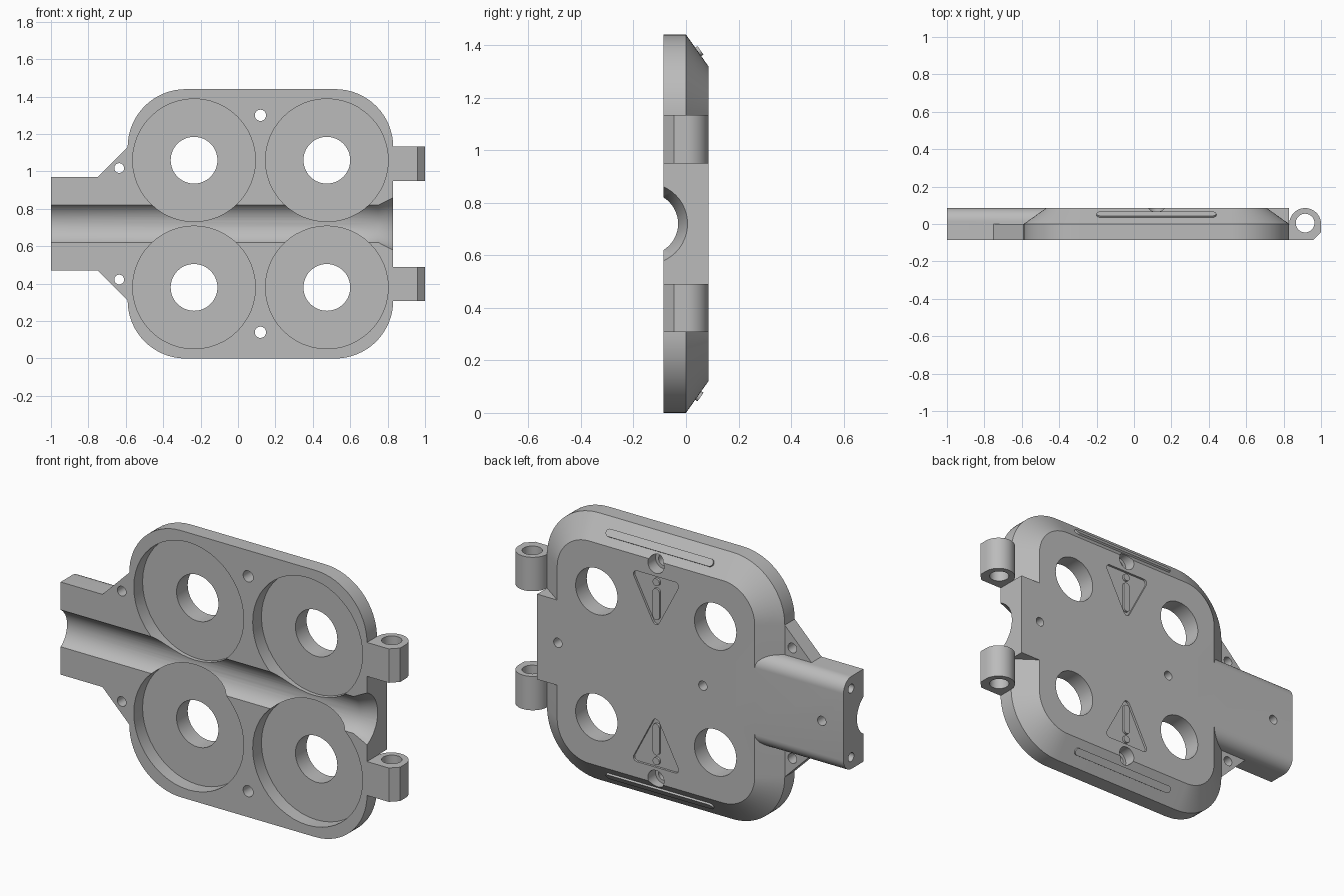
import bpy, bmesh
from math import pi, sin, cos, atan2

cube = bpy.data.objects.get("Cube")
if cube:
    bpy.data.objects.remove(cube, do_unlink=True)

grey = bpy.data.materials.new("plain_grey")
grey.use_nodes = True
colour = (0.5, 0.5, 0.5, 1)
grey.diffuse_color = colour
grey.node_tree.nodes["Principled BSDF"].inputs["Base Color"].default_value = colour

FRONT, BACK = -0.085, 0.085
MID_Z, MID_X = 0.72, 0.12


def outline(centres, r, n=16):
    """Rounded outline around one, two or more counter-clockwise centres."""
    if len(centres) == 1:
        (x, y), n = centres[0], n * 3
        return [(x + r * cos(2 * pi * i / n), y + r * sin(2 * pi * i / n)) for i in range(n)]
    pts = []
    for i, (x, y) in enumerate(centres):
        px, py = centres[i - 1]
        nx, ny = centres[(i + 1) % len(centres)]
        start = atan2(y - py, x - px) - pi / 2
        sweep = (atan2(ny - y, nx - x) - pi / 2 - start) % (2 * pi)
        for k in range(n + 1):
            a = start + sweep * k / n
            pts.append((x + r * cos(a), y + r * sin(a)))
    return pts


def loft(name, axis, rings):
    """Solid through matching outlines; rings are (position on axis, outline)."""
    place = {"x": lambda p, q, t: (t, p, q),
             "y": lambda p, q, t: (p, t, q),
             "z": lambda p, q, t: (p, q, t)}[axis]
    bm = bmesh.new()
    loops = [[bm.verts.new(place(p, q, t)) for p, q in pts] for t, pts in rings]
    for a, b in zip(loops, loops[1:]):
        for i in range(len(a)):
            bm.faces.new((a[i - 1], a[i], b[i], b[i - 1]))
    bm.faces.new(loops[0])
    bm.faces.new(loops[-1])
    bmesh.ops.recalc_face_normals(bm, faces=bm.faces)
    mesh = bpy.data.meshes.new(name)
    bm.to_mesh(mesh)
    bm.free()
    mesh.materials.append(grey)
    obj = bpy.data.objects.new(name, mesh)
    bpy.context.collection.objects.link(obj)
    return obj


def prism(name, axis, pts, lo, hi):
    return loft(name, axis, [(lo, pts), (hi, pts)])


def select(obj):
    bpy.ops.object.select_all(action="DESELECT")
    obj.select_set(True)
    bpy.context.view_layer.objects.active = obj


def combine(target, tool, operation="DIFFERENCE"):
    select(target)
    mod = target.modifiers.new("combine", "BOOLEAN")
    mod.operation, mod.object, mod.solver = operation, tool, "EXACT"
    bpy.ops.object.modifier_apply(modifier=mod.name)
    bpy.data.objects.remove(tool, do_unlink=True)


def drill(target, axis, p, q, r, lo, hi):
    combine(target, prism("drill", axis, outline([(p, q)], r), lo, hi))


def smooth(obj):
    select(obj)
    bpy.ops.object.shade_smooth_by_angle(angle=0.5)


# Main plate with rounded corners and a chamfered back
corners = [(-0.28, 0.31), (0.52, 0.31), (0.52, 1.13), (-0.28, 1.13)]
full, inset = outline(corners, 0.31), outline(corners, 0.19)
plate = loft("clamp_plate", "y", [(FRONT, full), (0, full), (BACK, inset)])

# Cable handle with rounded back edges
r = 0.07
arc = [(BACK - r + r * cos(a), 0.97 - r + r * sin(a)) for a in [pi / 2 * k / 12 for k in range(13)]]
profile = [(FRONT, 0.47), (FRONT, 0.97)] + arc[::-1]
profile += [(y, 2 * MID_Z - z) for y, z in arc]
combine(plate, prism("handle", "x", profile, -1, -0.3), "UNION")

# Full-depth block between the hinge lugs
block = [(0.6, 0.49), (0.83, 0.49), (0.83, 0.95), (0.6, 0.95)]
combine(plate, prism("hinge_block", "y", block, FRONT, BACK), "UNION")

# Gussets either side of the handle
for s in (1, -1):
    tri = [(-0.75, 0.25), (-0.59, 0.41), (-0.5, 0.41), (-0.5, 0.15), (-0.75, 0.15)]
    gusset = [(x, MID_Z + s * z) for x, z in tri]
    combine(plate, prism("gusset", "y", gusset, FRONT, 0), "UNION")

# Cable channel, flared at the hinge end
rings = [(x, outline([(-0.148, MID_Z)], rad)) for x, rad in
         ((-1.1, 0.118), (0.75, 0.118), (0.91, 0.19))]
combine(plate, loft("channel", "x", rings))

for s in (1, -1):
    # Round pockets with through holes
    for x in (-0.235, 0.475):
        z = MID_Z + s * 0.34
        drill(plate, "y", x, z, 0.328, -0.2, -0.01)
        drill(plate, "y", x, z, 0.125, -0.2, 0.2)
    # Screw holes with counterbores, gusset holes and handle end holes
    drill(plate, "y", MID_X, MID_Z + s * 0.58, 0.03, -0.2, 0.2)
    drill(plate, "y", MID_X, MID_Z + s * 0.58, 0.048, 0.02, 0.2)
    drill(plate, "y", -0.635, MID_Z + s * 0.298, 0.026, -0.2, 0.2)
    drill(plate, "x", 0.02, MID_Z + s * 0.185, 0.024, -1.1, -0.9)
    # Recessed warning triangle
    tri = [(0, 0.275), (-0.115, 0.495), (0.115, 0.495)]
    tri = [(MID_X + x, MID_Z + s * z) for x, z in tri]
    tri = tri[::-1] if s > 0 else tri
    combine(plate, prism("recess", "y", outline(tri, 0.02, 6), 0.073, 0.2))

# Shallow holes along the back centre line
for x in (0.706, -0.16, -0.87):
    drill(plate, "y", x, MID_Z, 0.025, 0.03, 0.2)
smooth(plate)

for s, side in ((1, "upper"), (-1, "lower")):
    # Raised bar and dot inside each triangle
    bar = [(MID_X, MID_Z + s * 0.30), (MID_X, MID_Z + s * 0.43)]
    smooth(prism(side + "_warning_bar", "y", outline(bar, 0.02), 0.07, BACK))
    dot = [(MID_X, MID_Z + s * 0.483)]
    smooth(prism(side + "_warning_dot", "y", outline(dot, 0.02), 0.07, BACK))

    # Raised rib on the chamfer
    rib = prism(side + "_rib", "y", outline([(-0.3, 0), (0.3, 0)], 0.02), -0.01, 0.01)
    rib.location = (MID_X, 0.047, MID_Z + s * 0.654)
    rib.rotation_euler.x = s * atan2(0.085, 0.12)
    smooth(rib)

    # Hinge lug with pin hole
    lug = [(0.83, FRONT), (0.96, FRONT), (1.0, -0.045)]
    lug += [(0.915 + 0.085 * cos(pi * k / 24), 0.085 * sin(pi * k / 24)) for k in range(25)]
    low, high = sorted((MID_Z + s * 0.23, MID_Z + s * 0.413))
    hinge = prism(side + "_hinge_lug", "z", lug, low, high)
    drill(hinge, "z", 0.915, 0.005, 0.05, low - 0.1, high + 0.1)
    smooth(hinge)
